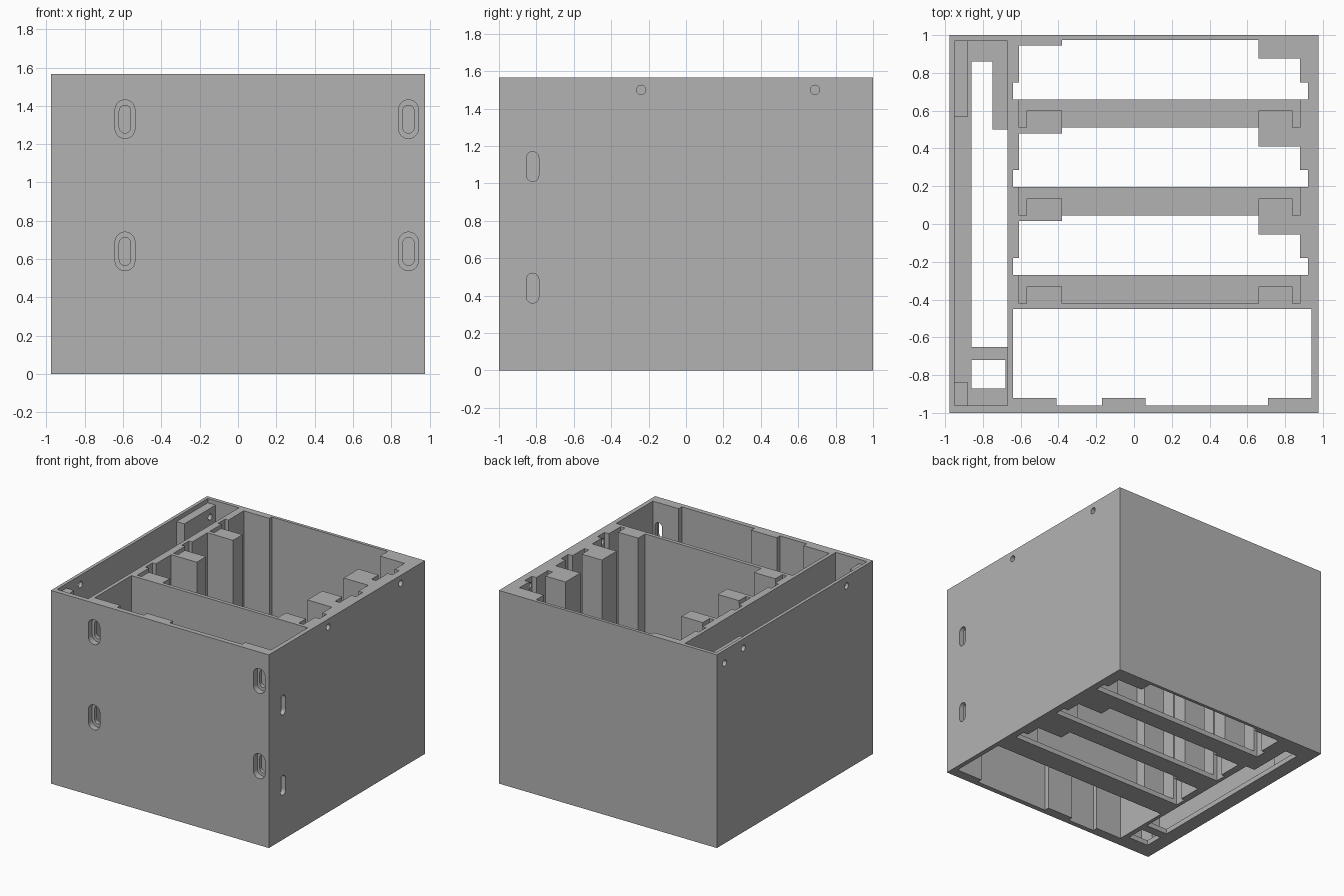
import bpy, bmesh, math

cube = bpy.data.objects.get("Cube")
if cube:
    bpy.data.objects.remove(cube, do_unlink=True)

HX, HY, TOP = 0.977, 1.0, 1.565
FLOOR, OVER = 0.04, 1.8

grey = bpy.data.materials.new("plain_grey")
grey.use_nodes = True
colour = (0.45, 0.45, 0.45, 1)
grey.diffuse_color = colour
grey.node_tree.nodes["Principled BSDF"].inputs["Base Color"].default_value = colour


def prism(name, outline, lo, hi, axis="z"):
    """Extrude a flat outline along one axis."""
    place = {"x": lambda a, b, t: (t, a, b),
             "y": lambda a, b, t: (a, t, b),
             "z": lambda a, b, t: (a, b, t)}[axis]
    bm = bmesh.new()
    rings = [[bm.verts.new(place(a, b, t)) for a, b in outline] for t in (lo, hi)]
    n = len(outline)
    for ring in rings:
        bm.faces.new(ring)
    for i in range(n):
        j = (i + 1) % n
        bm.faces.new((rings[0][i], rings[0][j], rings[1][j], rings[1][i]))
    bmesh.ops.recalc_face_normals(bm, faces=bm.faces[:])
    mesh = bpy.data.meshes.new(name)
    bm.to_mesh(mesh)
    bm.free()
    mesh.materials.append(grey)
    obj = bpy.data.objects.new(name, mesh)
    bpy.context.scene.collection.objects.link(obj)
    return obj


def rect(x0, x1, y0, y1):
    return [(x0, y0), (x1, y0), (x1, y1), (x0, y1)]


def rounded_slot(cx, cz, half_w, half_h, steps=10):
    """Upright slot with round ends; a circle when both halves match."""
    rise = half_h - half_w
    points = []
    for side in (0, 1):
        for k in range(steps + (rise > 0)):
            a = math.pi * (side + k / steps)
            shift = -rise if side else rise
            points.append((cx + half_w * math.cos(a), cz + shift + half_w * math.sin(a)))
    return points


case = prism("case", rect(-HX, HX, -HY, HY), 0, TOP)


def cut(outline, lo, hi, axis="z"):
    cutter = prism("cutter", outline, lo, hi, axis)
    cutter.hide_render = True
    mod = case.modifiers.new("cut", "BOOLEAN")
    mod.operation, mod.solver, mod.object = "DIFFERENCE", "EXACT", cutter
    bpy.context.view_layer.objects.active = case
    bpy.ops.object.modifier_apply(modifier=mod.name)
    mesh = cutter.data
    bpy.data.objects.remove(cutter, do_unlink=True)
    bpy.data.meshes.remove(mesh)


# Rear chamber: three repeated bays with guide blocks, ribs and grooves
PITCH, BAND, GROOVE = 0.465, 0.15, 0.09
bays = [-0.42 + PITCH * i for i in range(3)]


def bay_side(base, block, gap, rib, groove, lip):
    g, end = base + BAND, base + PITCH
    return [(block, base), (block, base + 0.09), (gap, base + 0.09), (gap, base),
            (rib, base), (rib, g), (groove, g), (groove, g + GROOVE),
            (rib, g + GROOVE), (rib, end - lip), (block, end - lip)]


RIGHT = (0.66, 0.84, 0.88, 0.92, 0.1)
LEFT = (-0.38, -0.57, -0.61, -0.64, 0.03)
back = bays[-1] + PITCH
right_side = [p for b in bays for p in bay_side(b, *RIGHT)] + [(RIGHT[0], back)]
left_side = [p for b in bays for p in bay_side(b, *LEFT)] + [(LEFT[0], back)]
cut(right_side + left_side[::-1], FLOOR, OVER)

# Openings through the floor of each bay
for b in bays:
    r = bay_side(b, *RIGHT)[6:] + [(RIGHT[0], b + PITCH)]
    l = bay_side(b, *LEFT)[6:] + [(LEFT[0], b + PITCH)]
    cut(r + l[::-1], -0.2, FLOOR + 0.02)

# Front chamber, open at both ends, with three pads on the front wall
front_edge = [(-0.64, -0.92)]
for x0, x1 in ((-0.41, -0.17), (0.06, 0.71)):
    front_edge += [(x0, -0.92), (x0, -0.96), (x1, -0.96), (x1, -0.92)]
front_edge += [(0.94, -0.92), (0.94, -0.45), (-0.64, -0.45)]
cut(front_edge, -0.2, OVER)

# Narrow side chamber with two corner posts that stop below the rim
cut([(-0.88, -0.96), (-0.67, -0.96), (-0.67, 0.97), (-0.88, 0.97),
     (-0.88, 0.57), (-0.95, 0.57), (-0.95, -0.84), (-0.88, -0.84)], FLOOR, OVER)
cut(rect(-0.95, -0.67, -0.96, 0.97), TOP - 0.035, OVER)
cut([(-0.86, -0.65), (-0.67, -0.65), (-0.67, 0.5), (-0.75, 0.5),
     (-0.75, 0.86), (-0.86, 0.86)], -0.2, FLOOR + 0.02)
cut(rect(-0.86, -0.68, -0.87, -0.72), -0.2, FLOOR + 0.02)

# Recessed mounting slots in the front wall
for x in (-0.59, 0.89):
    for z in (0.64, 1.33):
        cut(rounded_slot(x, z, 0.052, 0.101), -1.2, -0.95, "y")
        cut(rounded_slot(x, z, 0.03, 0.073), -1.2, -0.85, "y")

# Slots and screw holes in the left wall
for z in (0.44, 1.09):
    cut(rounded_slot(-0.82, z, 0.033, 0.08), 0.9, 1.2, "x")
for y in (-0.24, 0.69):
    cut(rounded_slot(y, 1.5, 0.025, 0.025), 0.9, 1.2, "x")

# Screw holes in the right wall
for y, z, depth in ((-0.66, 1.49, -0.93), (0.66, 1.49, -0.93), (0.9, 1.46, -0.8)):
    cut(rounded_slot(y, z, 0.025, 0.025), -1.2, depth, "x")

for poly in case.data.polygons:
    poly.use_smooth = False
